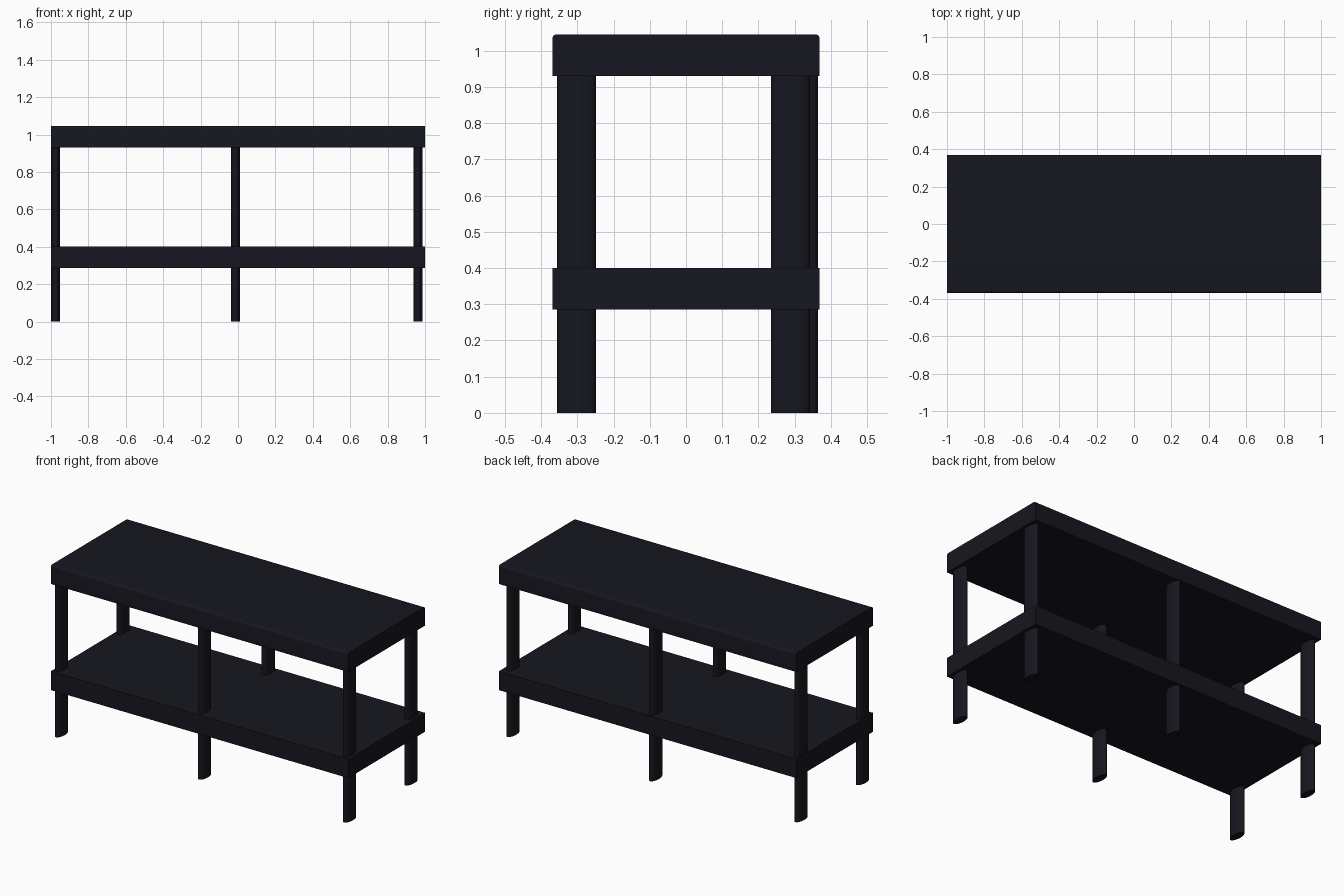
import bpy, bmesh, math

if "Cube" in bpy.data.objects:
    bpy.data.objects.remove(bpy.data.objects["Cube"])

mat = bpy.data.materials.new("dark_finish")
mat.diffuse_color = (0.008, 0.008, 0.014, 1)
mat.use_nodes = True
mat.node_tree.nodes["Principled BSDF"].inputs["Base Color"].default_value = mat.diffuse_color


def finish(name, bm):
    me = bpy.data.meshes.new(name)
    bm.to_mesh(me)
    bm.free()
    ob = bpy.data.objects.new(name, me)
    bpy.context.collection.objects.link(ob)
    me.materials.append(mat)
    bpy.ops.object.select_all(action='DESELECT')
    ob.select_set(True)
    bpy.context.view_layer.objects.active = ob
    bpy.ops.object.shade_smooth_by_angle(angle=math.radians(35))
    return ob


def board(name, z0, z1, radius=0.0):
    bm = bmesh.new()
    bmesh.ops.create_cube(bm, size=1)
    for v in bm.verts:
        v.co.x *= 2.0
        v.co.y *= 0.738
        v.co.z = z1 if v.co.z > 0 else z0
    if radius:
        # round the long upper edges only
        edges = [e for e in bm.edges
                 if all(v.co.z > z1 - 1e-4 for v in e.verts)
                 and abs(e.verts[0].co.x - e.verts[1].co.x) > 1]
        bmesh.ops.bevel(bm, geom=edges, offset=radius, segments=5,
                        profile=0.5, affect='EDGES')
    return finish(name, bm)


def leg(name, x, y, height=0.932):
    # oval post, deeper than it is wide
    bm = bmesh.new()
    bmesh.ops.create_cone(bm, cap_ends=True, segments=32,
                          radius1=1, radius2=1, depth=height)
    for v in bm.verts:
        v.co.x = v.co.x * 0.0235 + x
        v.co.y = v.co.y * 0.054 + y
        v.co.z += height / 2
    return finish(name, bm)


# table top and lower shelf
board("table_top", 0.93, 1.045, 0.012)
board("lower_shelf", 0.285, 0.40)

# three pairs of legs; the middle back leg sits slightly further out
for side, x, back_y in (("left", -0.975, 0.288),
                        ("middle", -0.013, 0.31),
                        ("right", 0.962, 0.288)):
    leg("front_leg_" + side, x, -0.302)
    leg("back_leg_" + side, x, back_y)
